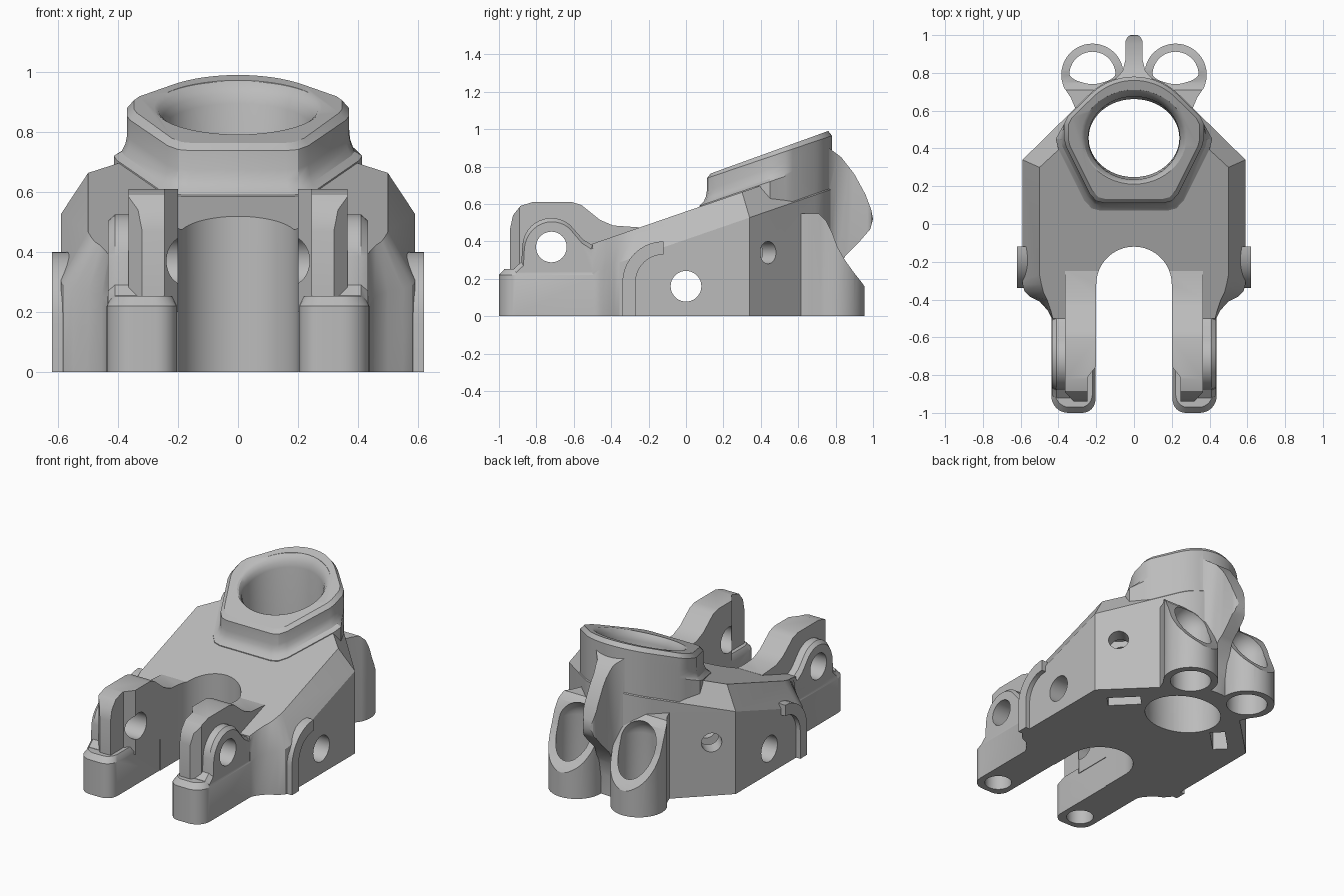
import bpy, bmesh
from math import sin, cos, pi, radians
from mathutils import Matrix, Vector

cube = bpy.data.objects.get("Cube")
if cube:
    bpy.data.objects.remove(cube)

grey = bpy.data.materials.new("plain_grey")
grey.use_nodes = True
grey.diffuse_color = (0.5, 0.5, 0.5, 1)
grey.node_tree.nodes["Principled BSDF"].inputs["Base Color"].default_value = (0.5, 0.5, 0.5, 1)


def loft(name, rings):
    """Closed solid through rings of 3D points."""
    bm = bmesh.new()
    loops = [[bm.verts.new(p) for p in ring] for ring in rings]
    n = len(loops[0])
    for a, b in zip(loops, loops[1:]):
        for i in range(n):
            j = (i + 1) % n
            bm.faces.new((a[i], a[j], b[j], b[i]))
    bm.faces.new(loops[0])
    bm.faces.new(loops[-1])
    bmesh.ops.recalc_face_normals(bm, faces=bm.faces)
    mesh = bpy.data.meshes.new(name)
    bm.to_mesh(mesh)
    bm.free()
    mesh.materials.append(grey)
    ob = bpy.data.objects.new(name, mesh)
    bpy.context.collection.objects.link(ob)
    return ob


def plan_prism(name, pts, z0, z1):
    return loft(name, [[(x, y, z) for x, y in pts] for z in (z0, z1)])


def side_prism(name, pts, x0, x1):
    return loft(name, [[(x, y, z) for y, z in pts] for x in (x0, x1)])


def arc(cx, cy, r, a0, a1, n):
    return [(cx + r * cos(radians(a0 + (a1 - a0) * i / n)),
             cy + r * sin(radians(a0 + (a1 - a0) * i / n))) for i in range(n + 1)]


def rod(name, centre, axis, r, length, n=40):
    rot = Vector((0, 0, 1)).rotation_difference(Vector(axis)).to_matrix().to_4x4()
    m = Matrix.Translation(centre) @ rot
    circle = arc(0, 0, r, 0, 360 - 360 / n, n - 1)
    return loft(name, [[m @ Vector((x, y, z)) for x, y in circle]
                       for z in (-length / 2, length / 2)])


def combine(target, tool, op):
    mod = target.modifiers.new(op.lower(), 'BOOLEAN')
    mod.operation, mod.solver, mod.object = op, 'EXACT', tool
    bpy.context.view_layer.objects.active = target
    bpy.ops.object.modifier_apply(modifier=mod.name)
    bpy.data.objects.remove(tool)
    return target


def mirrored(half):
    return half + [(-x, y) for x, y in reversed(half) if x > 1e-4]


def flip(pts, s):
    return [(s * x, y) for x, y in pts]


def deck(y):
    return 0.56 + 0.345 * y


def rim(y):
    return 0.725 + 0.34 * y


# Wedge shaped body with a wide chamfer around its sloping deck
front = [(0.435, -0.5), (0.455, -0.46), (0.5, -0.41), (0.55, -0.385), (0.58, -0.355), (0.59, -0.32)]
front_in = [(0.43, -0.5), (0.44, -0.46), (0.46, -0.4), (0.48, -0.36), (0.49, -0.32), (0.5, -0.27)]
outer = mirrored(front + [(0.59, 0.34)] + arc(0, 0.45, 0.335, 45, 90, 8))
inner = mirrored(front_in + [(0.5, 0.3)] + arc(0, 0.45, 0.23, 45, 90, 8))
body = loft("mount_body", [[(x, y, 0) for x, y in outer],
                           [(x, y, deck(y) - 0.15) for x, y in outer],
                           [(x, y, deck(y)) for x, y in inner]])

# Faceted collar with a flared foot and a chamfered sloping rim
ring = mirrored([(0.16, 0.112), (0.2, 0.122), (0.235, 0.16), (0.36, 0.41), (0.37, 0.45), (0.37, 0.53),
                 (0.35, 0.57)] + arc(0, 0.45, 0.33, 45, 90, 10))


def flare(k):
    return [(x * k, 0.45 + (y - 0.45) * k) if y < 0.48 else (x, y) for x, y in ring]


collar = loft("collar", [[(x, y, 0.2) for x, y in flare(1.12)]]
              + [[(x, y, deck(y) + h) for x, y in flare(k)]
                 for k, h in ((1.12, 0.005), (1.05, 0.02), (1.015, 0.045), (1, 0.075))]
              + [[(x, y, rim(y) - 0.025) for x, y in ring],
                 [(x * 0.94, 0.45 + (y - 0.45) * 0.94, rim(y)) for x, y in ring]])
combine(body, collar, 'UNION')

# Curved rear fin, flared where it leaves the collar
fin = side_prism("rear_fin", [(0.6, 0.1), (0.6, 0.9), (0.75, 0.91), (0.83, 0.85), (0.9, 0.76), (0.96, 0.65),
                              (0.99, 0.57), (1, 0.52), (0.985, 0.465), (0.92, 0.39), (0.85, 0.32), (0.8, 0.22),
                              (0.78, 0.1)], -0.4, 0.4)
fin_plan = mirrored([(0.18, 0.6), (0.17, 0.725), (0.1, 0.765), (0.06, 0.81), (0.045, 0.87), (0.045, 0.97),
                     (0.035, 0.99), (0.02, 1)])
combine(fin, plan_prism("fin_plan", fin_plan, 0, 1.1), 'INTERSECT')
combine(body, fin, 'UNION')

for s in (1, -1):
    # Rear ear: teardrop tube with a scooped top
    ear = side_prism("rear_ear", [(0.45, 0), (0.96, 0), (0.96, 0.15), (0.94, 0.18), (0.9, 0.23), (0.85, 0.3),
                                  (0.81, 0.37), (0.78, 0.45), (0.75, 0.51), (0.71, 0.55), (0.45, 0.55)],
                     s * 0.02, s * 0.5)
    drop = [(0.12, 0.55), (0.31, 0.55), (0.31, 0.61), (0.335, 0.67)] + arc(0.22, 0.79, 0.165, -25, 205, 28) \
        + [(0.1, 0.68)]
    combine(ear, plan_prism("ear_plan", flip(drop, s), -0.1, 0.7), 'INTERSECT')
    combine(body, ear, 'UNION')

    # Low front foot with rounded corners and eased top edge
    foot = [(0.204, -0.4)] + arc(0.274, -0.93, 0.07, 180, 270, 6) \
        + arc(0.348, -0.91, 0.09, 270, 360, 8) + [(0.438, -0.4)]
    eased = [(0.32 + (x - 0.32) * 0.86, y + 0.03 if y < -0.8 else y) for x, y in foot]
    combine(body, loft("front_foot", [[(s * x, y, z) for x, y in pts] for pts, z in
                                      ((foot, 0), (foot, 0.22), (eased, 0.253))]), 'UNION')

    # Tall inner lug with a relieved nose
    lug = side_prism("inner_lug", [(-0.94, 0.2), (-0.94, 0.47), (-0.925, 0.54), (-0.885, 0.59), (-0.82, 0.61),
                                   (-0.61, 0.61), (-0.56, 0.595), (-0.46, 0.515), (-0.39, 0.485), (-0.25, 0.475),
                                   (-0.2, 0.4), (-0.2, 0.2)], s * 0.1, s * 0.5)
    nose = [(0.15, -0.15), (0.15, -0.69), (0.245, -0.81), (0.245, -1), (0.32, -1), (0.32, -0.94),
            (0.365, -0.89), (0.365, -0.15)]
    combine(lug, plan_prism("lug_plan", flip(nose, s), 0.1, 0.8), 'INTERSECT')
    combine(body, lug, 'UNION')

    # Lower outer plate around the pivot hole
    plate = [(-0.93, 0.2), (-0.92, 0.255), (-0.88, 0.29)] + arc(-0.72, 0.37, 0.155, 175, 50, 12) \
        + [(-0.55, 0.41), (-0.5, 0.38), (-0.4, 0.41), (-0.4, 0.2)]
    small = [(-0.665 + (y + 0.665) * 0.95, z - 0.02) for y, z in plate]
    combine(body, loft("outer_plate", [[(s * x, y, z) for y, z in pts] for pts, x in
                                       ((plate, 0.3), (plate, 0.41), (small, 0.433))]), 'UNION')

    # Curved side rib
    rib = [(-0.34, 0)] + arc(-0.12, 0.18, 0.22, 180, 90, 10) + arc(-0.12, 0.18, 0.15, 90, 180, 10) + [(-0.27, 0)]
    combine(body, side_prism("side_rib", rib, s * 0.55, s * 0.62), 'UNION')

# Front slot with a round end
slot = [(0.2, -1.2)] + arc(0, -0.32, 0.2, 0, 180, 32) + [(-0.2, -1.2)]
combine(body, plan_prism("slot_cutter", slot, -0.1, 1.2), 'DIFFERENCE')

# Main bore, rounded out at the rim
turn = arc(0, 0, 1, 0, 352.5, 47)
bore = [[(0.24 * x, 0.455 + 0.205 * y, -0.1) for x, y in turn]]
for rx, ry, h in ((0.243, 0.22, -0.06), (0.25, 0.227, -0.03), (0.265, 0.24, -0.008), (0.285, 0.255, 0.003),
                  (0.3, 0.27, 0.1)):
    bore.append([(rx * x, 0.455 + ry * y, rim(0.455 + ry * y) + h) for x, y in turn])
combine(body, loft("bore_cutter", bore), 'DIFFERENCE')

# Cross holes through the body and the pivots
for y, z in ((0, 0.16), (-0.72, 0.37)):
    combine(body, rod("cross_cutter", (0, y, z), (1, 0, 0), 0.082, 2), 'DIFFERENCE')

for s in (1, -1):
    # Domed ear holes
    rings = [[(s * 0.22 + r * x, 0.79 + r * y, z) for x, y in turn] for r, z in
             [(0.122, -0.1)] + [(0.122 * cos(a * pi / 16), 0.41 + 0.12 * sin(a * pi / 16)) for a in range(8)]]
    combine(body, loft("ear_cutter", rings), 'DIFFERENCE')
    # Blind foot holes
    combine(body, rod("foot_cutter", (s * 0.32, -0.885, 0.04), (0, 0, 1), 0.08, 0.28), 'DIFFERENCE')
    # Screw hole in the slanted wall and the nut slot below it
    combine(body, rod("screw_cutter", (s * 0.44, 0.39, 0.34), (s, 1, 0), 0.06, 0.42), 'DIFFERENCE')
    nut = [(s * (0.37 + u * 0.707 + v * 0.707), 0.35 - u * 0.707 + v * 0.707)
           for u, v in ((-0.1, -0.045), (0.1, -0.045), (0.1, 0.045), (-0.1, 0.045))]
    combine(body, plan_prism("nut_cutter", nut, -0.1, 0.44), 'DIFFERENCE')

# Smooth curved walls, keep edges crisp
bpy.ops.object.select_all(action='DESELECT')
body.select_set(True)
bpy.context.view_layer.objects.active = body
bpy.ops.object.shade_smooth_by_angle(angle=radians(28))
